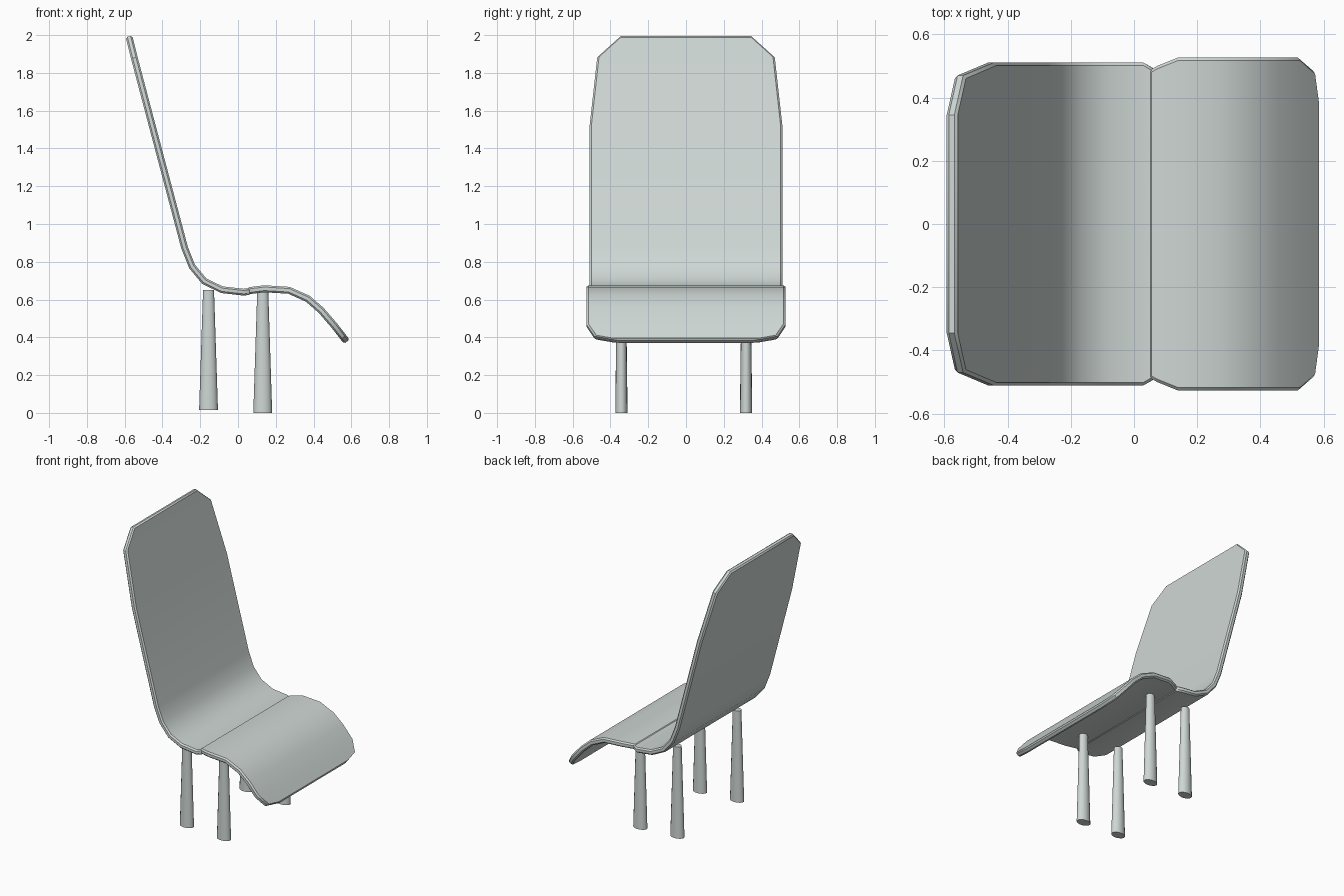
import bpy, bmesh, math
from mathutils import Vector

if "Cube" in bpy.data.objects:
    bpy.data.objects.remove(bpy.data.objects["Cube"])

mat = bpy.data.materials.new("pale grey green")
mat.diffuse_color = (0.62, 0.68, 0.66, 1)
mat.use_nodes = True
mat.node_tree.nodes["Principled BSDF"].inputs["Base Color"].default_value = mat.diffuse_color


def finish(name, bm, angle):
    bmesh.ops.recalc_face_normals(bm, faces=bm.faces)
    me = bpy.data.meshes.new(name)
    bm.to_mesh(me)
    bm.free()
    ob = bpy.data.objects.new(name, me)
    bpy.context.collection.objects.link(ob)
    me.materials.append(mat)
    bpy.ops.object.select_all(action='DESELECT')
    ob.select_set(True)
    bpy.context.view_layer.objects.active = ob
    bpy.ops.object.shade_smooth_by_angle(angle=math.radians(angle))
    return ob


def sheet(name, path, t):
    """Bent panel: path of (x, z, half width), thickness t."""
    bm = bmesh.new()
    pts = [Vector((x, 0, z)) for x, z, w in path]
    rings = []
    for i, (x, z, w) in enumerate(path):
        d = (pts[min(i + 1, len(pts) - 1)] - pts[max(i - 1, 0)]).normalized()
        n = Vector((-d.z, 0, d.x)) * t / 2
        rings.append([bm.verts.new(pts[i] + n * s + Vector((0, y, 0)))
                      for s, y in ((1, -w), (1, w), (-1, w), (-1, -w))])
    for a, b in zip(rings, rings[1:]):
        for k in range(4):
            bm.faces.new((a[k], a[(k + 1) % 4], b[(k + 1) % 4], b[k]))
    bm.faces.new(rings[0])
    bm.faces.new(rings[-1])
    ob = finish(name, bm, 40)
    # softened rim
    bev = ob.modifiers.new("rim", 'BEVEL')
    bev.width = 0.009
    bev.segments = 1
    bev.limit_method = 'ANGLE'
    bev.angle_limit = math.radians(60)
    return ob


# backrest curving into the rear of the seat
sheet("backrest", [
    (-0.577, 1.993, 0.345), (-0.549, 1.88, 0.47), (-0.454, 1.52, 0.51),
    (-0.283, 0.875, 0.51), (-0.243, 0.775, 0.51), (-0.178, 0.697, 0.51),
    (-0.085, 0.652, 0.51), (0.03, 0.639, 0.51), (0.066, 0.643, 0.49)], 0.036)

# front of the seat, rolling down
sheet("seat_front", [
    (0.05, 0.645, 0.485), (0.075, 0.649, 0.50), (0.14, 0.657, 0.527),
    (0.27, 0.649, 0.527), (0.37, 0.604, 0.527), (0.44, 0.543, 0.527),
    (0.51, 0.462, 0.527), (0.558, 0.4, 0.485), (0.576, 0.377, 0.355)], 0.037)


def leg(name, x, y, z0):
    """Tapered oval leg."""
    bm = bmesh.new()
    z1 = 0.65
    bmesh.ops.create_cone(bm, cap_ends=True, segments=16, radius1=0.05,
                          radius2=0.029, depth=z1 - z0)
    for v in bm.verts:
        v.co.y *= 0.65 if v.co.z < 0 else 0.85
        v.co += Vector((x, y, (z0 + z1) / 2))
    finish(name, bm, 40)


for side, y in (("left", -0.342), ("right", 0.318)):
    leg("rear_leg_" + side, -0.156, y, 0.014)
    leg("front_leg_" + side, 0.131, y, 0.0)
